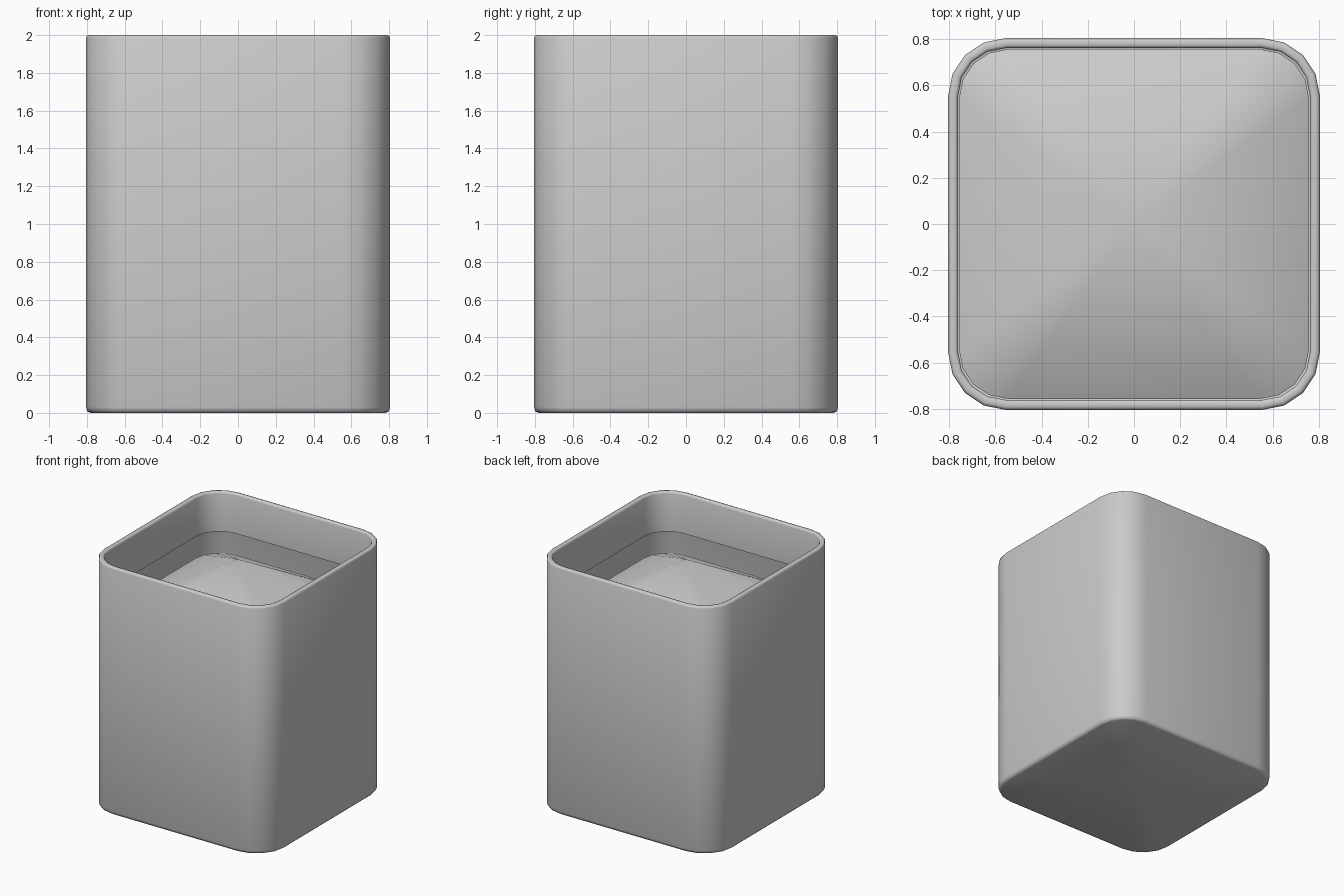
import bpy, bmesh
from math import sin, cos, pi

if "Cube" in bpy.data.objects:
    bpy.data.objects.remove(bpy.data.objects["Cube"])

SEG = 4  # segments per rounded corner


def ring(bm, half, radius, z):
    """Rounded-square loop of vertices."""
    verts = []
    c = half - radius
    for q, (sx, sy) in enumerate([(1, 1), (-1, 1), (-1, -1), (1, -1)]):
        for i in range(SEG + 1):
            a = q * pi / 2 + i / SEG * pi / 2
            verts.append(bm.verts.new((sx * c + radius * cos(a),
                                       sy * c + radius * sin(a), z)))
    return verts


def bridge(bm, a, b):
    n = len(a)
    for i in range(n):
        bm.faces.new((a[i], a[(i + 1) % n], b[(i + 1) % n], b[i]))


def fan(bm, loop, z, flip=False):
    centre = bm.verts.new((0, 0, z))
    n = len(loop)
    for i in range(n):
        p, q = loop[i], loop[(i + 1) % n]
        bm.faces.new((q, p, centre) if flip else (p, q, centre))


def finish(name, bm, angle):
    mesh = bpy.data.meshes.new(name)
    bm.to_mesh(mesh)
    bm.free()
    obj = bpy.data.objects.new(name, mesh)
    bpy.context.collection.objects.link(obj)
    bpy.ops.object.select_all(action='DESELECT')
    obj.select_set(True)
    bpy.context.view_layer.objects.active = obj
    bpy.ops.object.shade_smooth_by_angle(angle=angle)
    return obj


# Pot: outer wall, rounded rim and a short inner lip
bm = bmesh.new()
profile = [(0.780, 0.0), (0.798, 0.008), (0.805, 0.03), (0.805, 1.985),
           (0.800, 1.996), (0.790, 2.0), (0.775, 2.0), (0.766, 1.996),
           (0.762, 1.985), (0.762, 1.68)]
loops = [ring(bm, h, 0.25 - (0.805 - h), z) for h, z in profile]
for a, b in zip(loops, loops[1:]):
    bridge(bm, a, b)
fan(bm, loops[0], 0.0, flip=True)
finish("pot", bm, 1.2)

# Soil: low mound rising to the middle, just inside the lip
bm = bmesh.new()
fan(bm, ring(bm, 0.757, 0.21, 1.51), 1.91)
finish("soil_mound", bm, 1.2)
